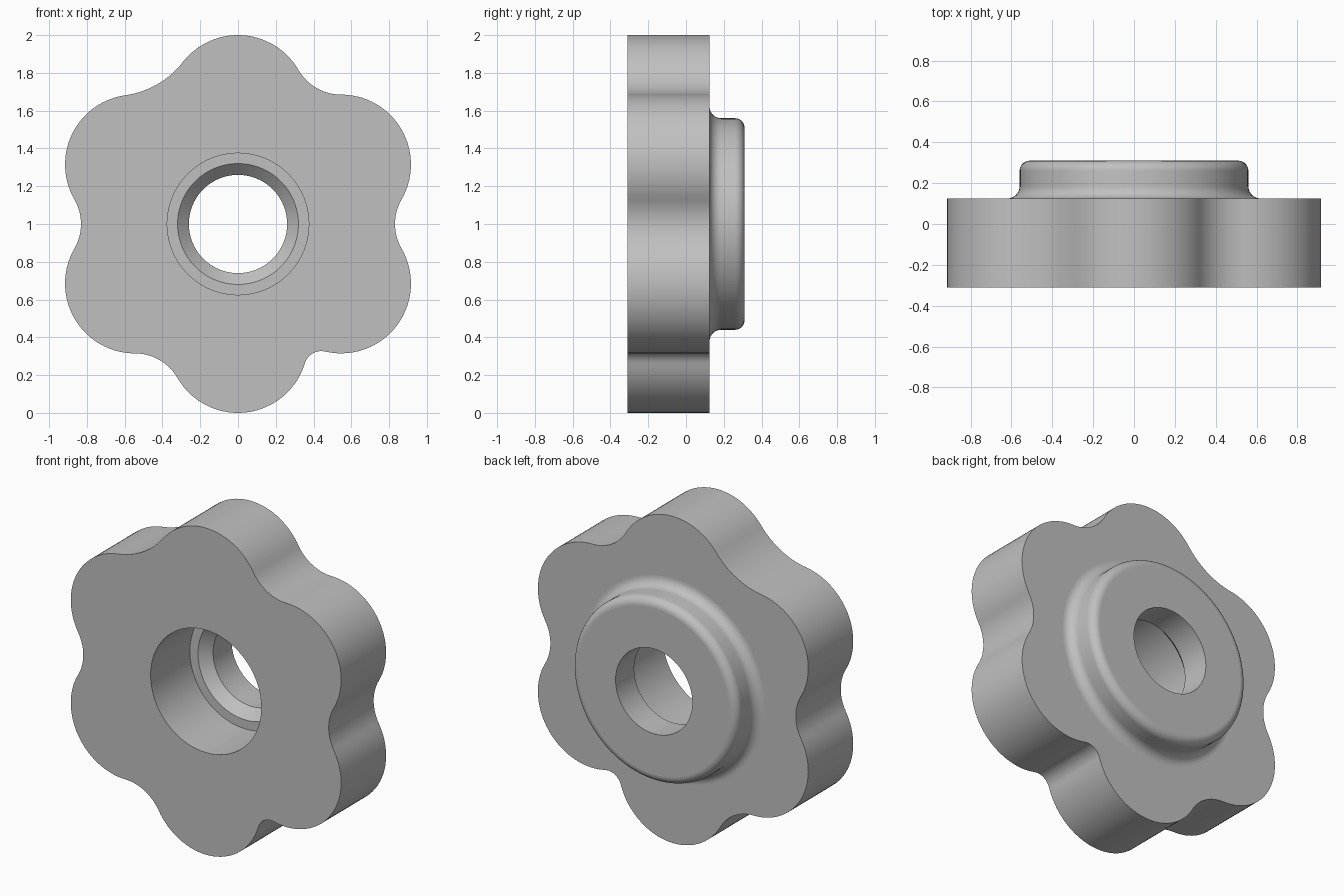
import bpy
import bmesh
from math import sin, cos, asin, sqrt, radians, degrees, pi

if "Cube" in bpy.data.objects:
    bpy.data.objects.remove(bpy.data.objects["Cube"], do_unlink=True)

FRONT, SHOULDER, BACK = -0.31, 0.125, 0.31
LOBE_DIST, LOBE_R = 0.63, 0.37
SEGMENTS = 96
# Valley radius following each lobe, counter-clockwise from the top lobe
VALLEYS = [0.47, 0.26, 0.26, 0.09, 0.26, 0.26]


def arc(cx, cy, r, start, end, steps):
    """Points on an arc, angles in degrees, both ends included."""
    angles = [radians(start + (end - start) * i / steps) for i in range(steps + 1)]
    return [(cx + r * cos(a), cy + r * sin(a)) for a in angles]


def lobed_outline():
    """Six round lobes joined by tangent concave valleys."""
    half = LOBE_DIST * sin(pi / 6)
    spread = [degrees(asin(half / (LOBE_R + f))) for f in VALLEYS]
    points = []
    for i, f in enumerate(VALLEYS):
        lobe = 90 + 60 * i
        gap = lobe + 30
        a = radians(lobe)
        points += arc(LOBE_DIST * cos(a), LOBE_DIST * sin(a), LOBE_R,
                      lobe - 30 - spread[i - 1], gap + spread[i], 28)
        dist = LOBE_DIST * cos(pi / 6) + sqrt((LOBE_R + f) ** 2 - half ** 2)
        g = radians(gap)
        # The shared tangent points already belong to the lobes
        points += arc(dist * cos(g), dist * sin(g), f,
                      gap + 180 + spread[i], gap + 180 - spread[i], 14)[1:-1]
    return points


def ring(bm, points, y):
    return [bm.verts.new((x, y, z + 1)) for x, z in points]


def skin(bm, a, b):
    """Quads between two closed rings."""
    n = len(a)
    for i in range(n):
        j = (i + 1) % n
        bm.faces.new((a[i], a[j], b[j], b[i]))


def fill_between(bm, outer, inner):
    """Flat cap between two closed rings."""
    edges = [bm.edges.get((r[i - 1], r[i])) for r in (outer, inner) for i in range(len(r))]
    bmesh.ops.triangle_fill(bm, edges=edges, use_beauty=True, normal=(0, 1, 0))


bm = bmesh.new()

# Lobed grip wall
outline = lobed_outline()
grip_front = ring(bm, outline, FRONT)
grip_back = ring(bm, outline, SHOULDER)
skin(bm, grip_front, grip_back)

# Turned boss, through bore, chamfer and counterbore: (radius, y)
profile = arc(0.62, SHOULDER + 0.06, 0.06, 270, 180, 10)
profile += arc(0.51, BACK - 0.05, 0.05, 0, 90, 10)
profile += [(0.26, BACK), (0.26, 0.13), (0.32, 0.07), (0.375, 0.07), (0.375, FRONT)]
rings = [ring(bm, arc(0, 0, r, 0, 360, SEGMENTS)[:-1], y) for r, y in profile]
for a, b in zip(rings, rings[1:]):
    skin(bm, a, b)

# Flat front and shoulder faces
fill_between(bm, grip_front, rings[-1])
fill_between(bm, grip_back, rings[0])
bmesh.ops.recalc_face_normals(bm, faces=bm.faces)

# Smooth shading, with crisp borders around every flat face
bm.normal_update()
for e in bm.edges:
    flat = [abs(f.normal.y) > 0.9999 for f in e.link_faces]
    e.smooth = len(set(flat)) == 1
mesh = bpy.data.meshes.new("knob_body")
bm.to_mesh(mesh)
bm.free()

knob = bpy.data.objects.new("knob_body", mesh)
bpy.context.collection.objects.link(knob)
bpy.ops.object.select_all(action="DESELECT")
knob.select_set(True)
bpy.context.view_layer.objects.active = knob
bpy.ops.object.shade_smooth_by_angle(angle=radians(30), keep_sharp_edges=True)

# Plain grey
grey = bpy.data.materials.new("plain_grey")
grey.use_nodes = True
color = (0.53, 0.53, 0.53, 1)
grey.diffuse_color = color
grey.node_tree.nodes["Principled BSDF"].inputs["Base Color"].default_value = color
mesh.materials.append(grey)
